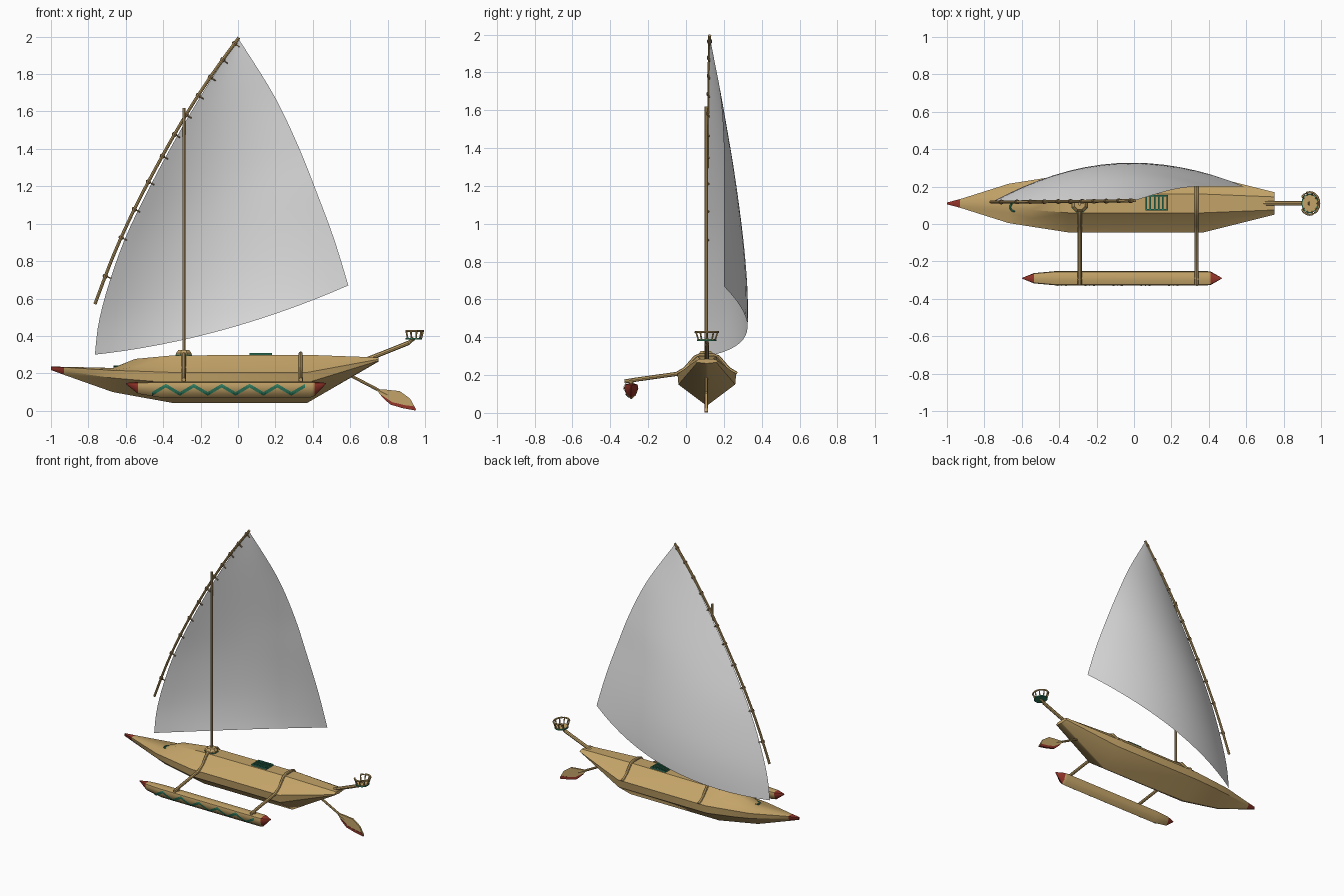
import bpy, bmesh, math
from mathutils import Vector

if "Cube" in bpy.data.objects:
    bpy.data.objects.remove(bpy.data.objects["Cube"])

def mat(name, rgb):
    m = bpy.data.materials.new(name)
    m.diffuse_color = (*rgb, 1)
    m.use_nodes = True
    m.node_tree.nodes["Principled BSDF"].inputs["Base Color"].default_value = m.diffuse_color
    return m

WOOD = mat("tan wood", (.55, .37, .14))
RED = mat("dark red", (.30, .035, .022))
GREEN = mat("sea green", (.03, .21, .12))
WHITE = mat("sail white", (.8, .8, .8))
CORD = mat("cord brown", (.30, .19, .08))
C = .11  # hull centre line in y

def add(name, verts, faces, mats, smooth=None, rule=None, fix=True):
    me = bpy.data.meshes.new(name)
    me.from_pydata(verts, [], faces)
    for m in mats:
        me.materials.append(m)
    bm = bmesh.new()
    bm.from_mesh(me)
    bmesh.ops.remove_doubles(bm, verts=bm.verts, dist=1e-5)
    if fix:
        bmesh.ops.recalc_face_normals(bm, faces=bm.faces)
    if rule:
        for f in bm.faces:
            f.material_index = rule(f.calc_center_median())
    bm.to_mesh(me)
    bm.free()
    ob = bpy.data.objects.new(name, me)
    bpy.context.collection.objects.link(ob)
    if smooth:
        bpy.ops.object.select_all(action='DESELECT')
        ob.select_set(True)
        bpy.context.view_layer.objects.active = ob
        bpy.ops.object.shade_smooth_by_angle(angle=math.radians(smooth))
    return ob

def loft(name, rings, mats, smooth=None, rule=None):
    n = len(rings[0])
    verts = [p for r in rings for p in r]
    faces = [(i*n+j, i*n+(j+1) % n, (i+1)*n+(j+1) % n, (i+1)*n+j)
             for i in range(len(rings)-1) for j in range(n)]
    faces += [tuple(range(n)), tuple(range((len(rings)-1)*n, len(rings)*n))]
    return add(name, verts, faces, mats, smooth, rule)

def mirrored(x, yc, half):
    """closed ring from half profile (w, z) running keel to top"""
    return [(x, yc-w, z) for w, z in half] + [(x, yc+w, z) for w, z in reversed(half)]

def tube(name, pts, r, m, sides=8, flat=1.0):
    pts = [Vector(p) for p in pts]
    rings = []
    for i, p in enumerate(pts):
        t = (pts[min(i+1, len(pts)-1)] - pts[max(i-1, 0)]).normalized()
        ref = Vector((1, 0, 0)) if abs(t.x) < .8 else Vector((0, 1, 0))
        a = (ref - t*ref.dot(t)).normalized()
        b = t.cross(a)
        rings.append([p + a*r*math.cos(k*math.tau/sides) + b*r*flat*math.sin(k*math.tau/sides)
                      for k in range(sides)])
    return loft(name, rings, [m], 40)

def interp(tab, t):
    """smooth (Catmull-Rom) interpolation of evenly spaced points"""
    n = len(tab)-1
    i = min(int(t*n), n-1)
    f = t*n - i
    P = [Vector(tab[max(0, min(n, k))]) for k in (i-1, i, i+1, i+2)]
    return .5*(2*P[1] + (P[2]-P[0])*f + (2*P[0]-5*P[1]+4*P[2]-P[3])*f*f
               + (3*P[1]-P[0]-3*P[2]+P[3])*f**3)

# hull: x, then keel, bilge, gunwale, deck foot, deck edge as (half width, z)
stations = [
    (-1.0, (.002, .218), (.004, .222), (.005, .235), (.003, .236), (.002, .236)),
    (-.93, (.002, .192), (.020, .212), (.023, .232), (.014, .234), (.006, .235)),
    (-.67, (.004, .100), (.095, .175), (.105, .216), (.050, .226), (.020, .229)),
    (-.55, (.005, .078), (.120, .165), (.124, .212), (.080, .235), (.035, .277)),
    (-.35, (.006, .042), (.150, .150), (.155, .205), (.110, .238), (.050, .296)),
    (.37, (.006, .042), (.150, .150), (.155, .205), (.110, .238), (.050, .299)),
    (.75, (.006, .262), (.050, .267), (.060, .275), (.052, .279), (.035, .285)),
]
loft("hull", [mirrored(s[0], C, s[1:]) for s in stations], [WOOD, RED], 32,
     lambda c: 1 if c.x < -.93 else 0)

# outrigger float with red tips
FY = -.29
prof = [(0, .072), (.025, .093), (.038, .130), (.034, .150), (.012, .156)]
def float_ring(x, s, zs):
    return mirrored(x, FY, [(w*s, .148+(z-.148)*zs) for w, z in prof])
loft("outrigger_float", [float_ring(*a) for a in
     ((-.60, .04, .06), (-.535, .72, .75), (-.42, 1, 1), (.39, 1, 1), (.41, .95, .9), (.47, .04, .06))],
     [WOOD, RED], 35, lambda c: 1 if c.x < -.535 or c.x > .41 else 0)

# green zigzag on the outer side of the float
def float_w(z):
    for (w0, z0), (w1, z1) in zip(prof, prof[1:]):
        if z <= z1:
            return w0 + (w1-w0)*(z-z0)/(z1-z0)
    return .034
verts, faces = [], []
N = 66
for i in range(N+1):
    u = i/6
    tri = abs((u % 2) - 1)
    zc = .134 - .044*tri
    for d in (-.010, 0, .010):
        z = zc + d
        verts.append((-.46 + u*.0745, FY - float_w(z) - .003, z))
for i in range(N):
    for k in (0, 1):
        a = 3*i+k
        faces.append((a, a+3, a+4, a+1))
add("float_zigzag", verts, faces, [GREEN], fix=False)

# two cross beams that wrap over the deck
for name, x in (("front_beam", -.29), ("rear_beam", .335)):
    tube(name, [(x, -.325, .166), (x, -.25, .178), (x, -.05, .206), (x, -.005, .232), (x, .05, .295),
                (x, .08, .306), (x, .14, .306), (x, .17, .295), (x, .225, .232), (x, .268, .206)], .011, WOOD)
    tube(name + "_post", [(x, FY, .14), (x, FY, .178)], .012, WOOD)

# mast and its stepped base
tube("mast", [(-.29, .107, .29), (-.29, .107, 1.62)], .008, WOOD)
loft("mast_base", [[(-.29+r*math.cos(k*math.pi/4+.39), .105+r*math.sin(k*math.pi/4+.39), z) for k in range(8)]
     for r, z in ((.045, .290), (.045, .308), (.030, .326))], [WOOD])
loft("mast_base_trim", [[(-.29+.047*math.cos(k*math.pi/4+.39), .105+.047*math.sin(k*math.pi/4+.39), z)
     for k in range(8)] for z in (.292, .301)], [GREEN])

# sail
luff = [(-.765, .115, .30), (-.745, .115, .47), (-.69, .115, .68), (-.60, .116, .93), (-.47, .117, 1.2),
        (-.33, .119, 1.46), (-.17, .122, 1.73), (.002, .125, 1.99)]
leech = [(.59, .20, .67), (.513, .20, .92), (.42, .20, 1.17), (.32, .20, 1.42), (.19, .18, 1.69), (.002, .125, 1.99)]
U, V = 16, 24
verts, faces = [], []
for j in range(V+1):
    v = j/V
    a, b = interp(luff, v), interp(leech, v)
    for i in range(U+1):
        u = i/U
        bow = 4*u*(1-u)
        p = a.lerp(b, u)
        p.z -= .055*bow*(1-v)**2
        p.y += .165*bow*(1-v)**1.7*(1+2.1*v)
        verts.append(p)
for j in range(V):
    for i in range(U):
        a = j*(U+1)+i
        faces.append((a, a+1, a+U+2, a+U+1))
add("sail", verts, faces, [WHITE], 60, fix=False)

# curved yard with lashings along the leading edge
yard = [(-.765, .118, .57), (-.662, .118, .84), (-.543, .119, 1.10), (-.40, .120, 1.37), (-.27, .121, 1.595),
        (-.13, .123, 1.81), (.005, .125, 1.995)]
tube("yard", [interp(yard, k/24) for k in range(25)], .0085, WOOD)
for k in range(11):
    t = .10 + .86*(k/10)**.85
    p = interp(yard, t)
    d = (interp(yard, t+.02) - interp(yard, t-.02)).normalized()
    n = Vector((d.z, 0, -d.x))
    tube("lashing_%d" % k, [p-d*.008, p+d*.008], .0125, CORD)
    tube("lashing_tie_%d" % k, [p-n*.014, p+n*.034], .004, CORD, 6)

# deck hatch: green frame and slats
def box(name, x0, x1, y0, y1, z0, z1, m):
    loft(name, [[(x0, y0, z), (x1, y0, z), (x1, y1, z), (x0, y1, z)] for z in (z0, z1)], [m])
for i in range(6):
    x = .065 + i*.0225
    box("hatch_slat_%d" % i, x-.004, x+.004, .075, .150, .294, .309, GREEN)
for i, y in enumerate((.075, .150)):
    box("hatch_rail_%d" % i, .061, .182, y-.004, y+.004, .294, .309, GREEN)

# tack hook on the fore deck
tube("tack_hook", [(-.64+.022*math.cos(a), C-.02+.022*math.sin(a), .238)
                   for a in [math.pi*(.6+k*.15) for k in range(8)]], .005, GREEN, 6)

# stern arm carrying a railed lookout seat
tube("stern_arm", [(.69, C, .275), (.80, C, .318), (.91, C, .362), (.94, C, .388)], .012, WOOD)
SX = .94
loft("seat_floor", [[(SX+.045*math.cos(k*math.tau/14), C+.052*math.sin(k*math.tau/14), z) for k in range(14)]
     for z in (.380, .388)], [GREEN])
loft("seat_top", [[(SX+.04*math.cos(k*math.tau/14), C+.047*math.sin(k*math.tau/14), z) for k in range(14)]
     for z in (.387, .390)], [WOOD])
angs = [math.radians(-145+k*290/16) for k in range(17)]
tube("seat_rail", [(SX+.05*math.cos(a), C+.06*math.sin(a), .427) for a in angs], .006, WOOD, 6)
for i, a in enumerate(angs[::2]):
    c, s = math.cos(a), math.sin(a)
    tube("rail_post_%d" % i, [(SX+.039*c, C+.046*s, .384), (SX+.05*c, C+.06*s, .427)], .0045, WOOD, 6)

# steering paddle with red lower edge
PY = .107
tube("paddle_shaft", [(.57, PY, .205), (.80, PY, .085)], .008, WOOD)
upper = [(.745, .116), (.80, .112), (.865, .105), (.92, .065), (.952, .008)]
lower = [(.743, .108), (.770, .075), (.815, .034), (.880, .016), (.950, .002)]
def blade(name, top, bot, h, m):
    ol = top + bot[::-1]
    loft(name, [[(x, PY+s, z) for x, z in ol] for s in (-h, h)], [m])
blade("paddle_blade", upper, lower, .006, WOOD)
blade("paddle_edge", [(.765, .086), (.825, .046), (.890, .030), (.940, .024)],
      [(.768, .076), (.814, .033), (.880, .014), (.951, .001)], .008, RED)
